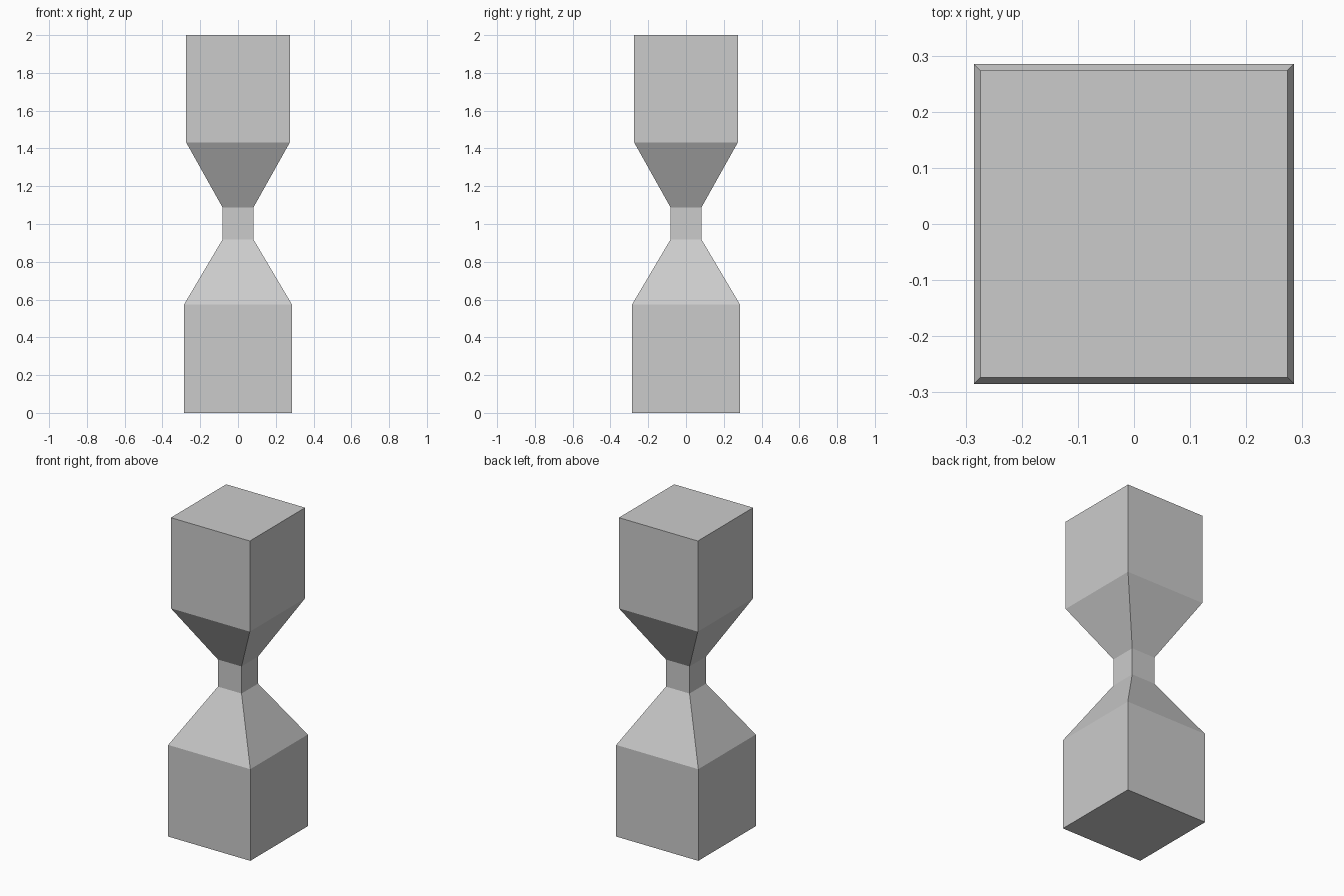
import bpy, bmesh

if "Cube" in bpy.data.objects:
    bpy.data.objects.remove(bpy.data.objects["Cube"])

# Square cross-sections from bottom to top: (height, half width)
PROFILE = [(0, 0.285), (0.575, 0.285), (0.918, 0.082),
           (1.088, 0.082), (1.431, 0.274), (2.0, 0.274)]


def square_loft(name, profile):
    bm = bmesh.new()
    rings = [[bm.verts.new((sx * h, sy * h, z))
              for sx, sy in ((-1, -1), (1, -1), (1, 1), (-1, 1))]
             for z, h in profile]
    # Side walls
    for low, high in zip(rings, rings[1:]):
        for i in range(4):
            j = (i + 1) % 4
            bm.faces.new((low[i], low[j], high[j], high[i]))
    # End caps
    bm.faces.new(rings[0][::-1])
    bm.faces.new(rings[-1])
    mesh = bpy.data.meshes.new(name)
    bm.to_mesh(mesh)
    bm.free()
    obj = bpy.data.objects.new(name, mesh)
    bpy.context.collection.objects.link(obj)
    return obj


# Waisted square pillar
square_loft("waisted_pillar", PROFILE)
